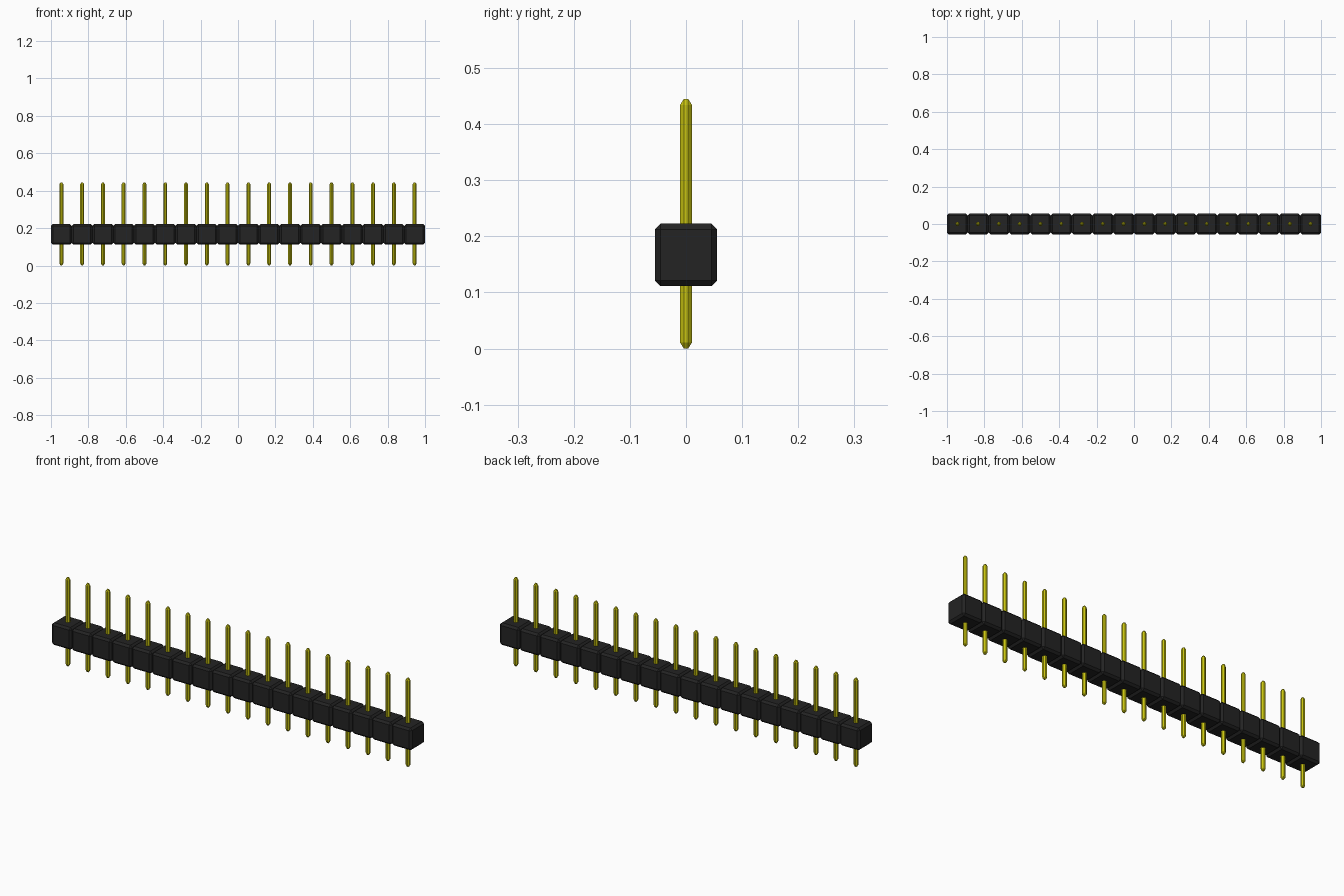
import bpy, bmesh
from mathutils import Vector

if "Cube" in bpy.data.objects:
    bpy.data.objects.remove(bpy.data.objects["Cube"])

COUNT = 18            # number of pins
PITCH = 2.0 / COUNT   # spacing, equal to housing block size


def material(name, rgb):
    m = bpy.data.materials.new(name)
    m.diffuse_color = (*rgb, 1.0)
    m.use_nodes = True
    m.node_tree.nodes["Principled BSDF"].inputs["Base Color"].default_value = m.diffuse_color
    return m


def chamfered_box(name, half, cut, mat):
    """Mesh of a box centred on the origin with every edge chamfered."""
    bm = bmesh.new()
    signs = (-1, 1)
    for sx in signs:
        for sy in signs:
            for sz in signs:
                s = (sx, sy, sz)
                # one corner becomes three points, each on a different face
                for face in range(3):
                    bm.verts.new(Vector([
                        s[i] * (half[i] - (0 if i == face else cut[i]))
                        for i in range(3)]))
    bmesh.ops.convex_hull(bm, input=bm.verts[:])
    bmesh.ops.dissolve_limit(bm, angle_limit=0.01, verts=bm.verts[:], edges=bm.edges[:])
    bmesh.ops.recalc_face_normals(bm, faces=bm.faces[:])
    mesh = bpy.data.meshes.new(name)
    bm.to_mesh(mesh)
    bm.free()
    mesh.materials.append(mat)
    return mesh


def place(name, mesh, x, z):
    ob = bpy.data.objects.new(name, mesh)
    ob.location = (x, 0, z)
    bpy.context.collection.objects.link(ob)


black = material("black plastic", (0.017, 0.017, 0.017))
gold = material("yellow metal", (0.58, 0.55, 0.005))

h = PITCH / 2
block = chamfered_box("housing_block", (h, h, h), (0.01, 0.01, 0.01), black)
pin = chamfered_box("pin", (0.0105, 0.0105, 0.2225), (0.0068, 0.0068, 0.0105), gold)

# Row of housing blocks, each with a pin through its middle
for i in range(COUNT):
    x = (i - (COUNT - 1) / 2) * PITCH
    place(f"housing_block_{i + 1}", block, x, 0.167)
    place(f"pin_{i + 1}", pin, x, 0.2225)
